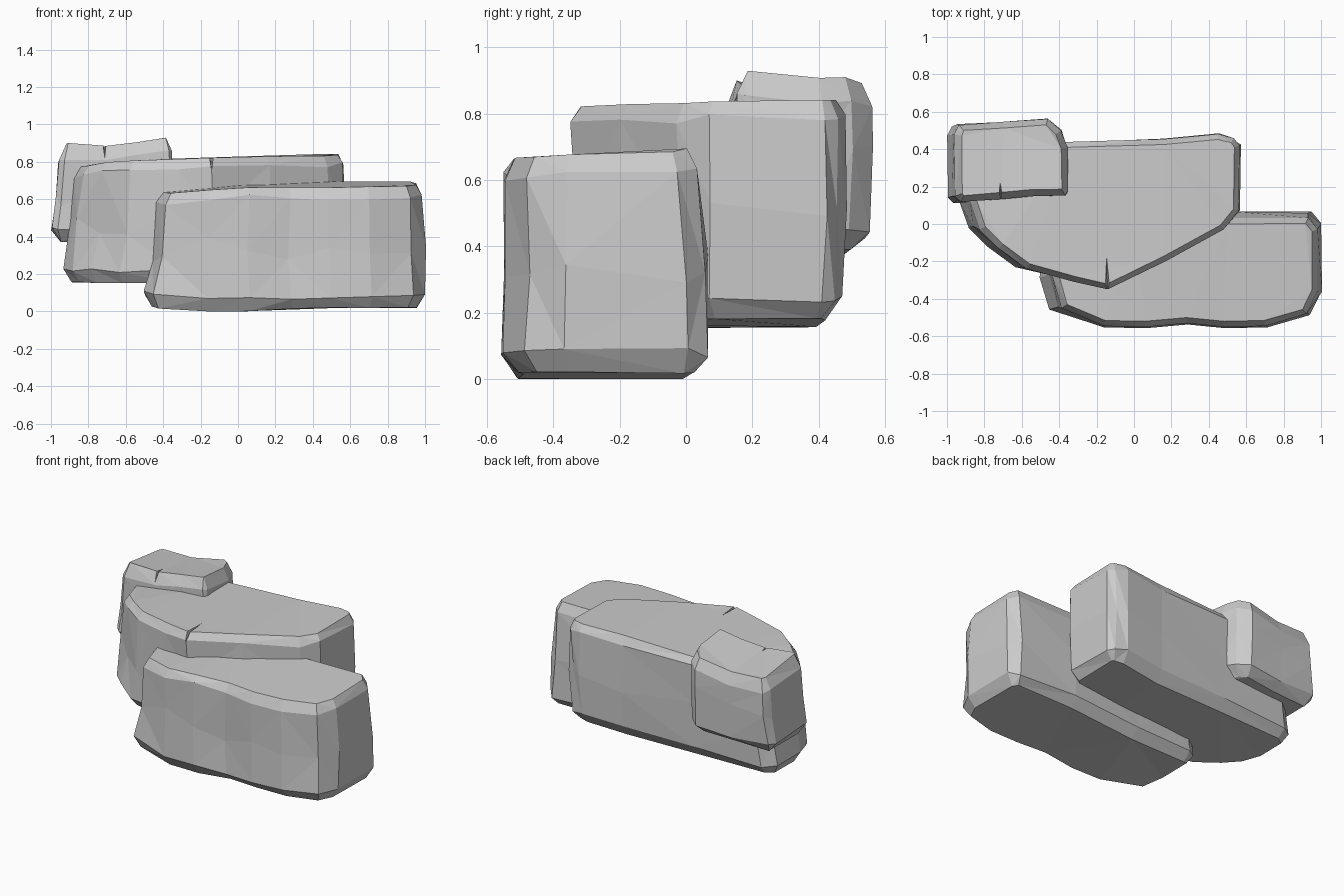
import bpy, bmesh, random
from mathutils import Vector

if "Cube" in bpy.data.objects:
    bpy.data.objects.remove(bpy.data.objects["Cube"])

random.seed(4)


def interp(table, x):
    """Piecewise-linear height along x."""
    if x <= table[0][0]:
        return table[0][1]
    for (x0, z0), (x1, z1) in zip(table, table[1:]):
        if x <= x1:
            return z0 + (z1 - z0) * (x - x0) / (x1 - x0)
    return table[-1][1]


def inset(pts, d):
    """Move a counter-clockwise outline inwards by d."""
    out = []
    for i, p in enumerate(pts):
        a = (p - pts[i - 1]).normalized()
        b = (pts[(i + 1) % len(pts)] - p).normalized()
        n = Vector((-a.y - b.y, a.x + b.x)).normalized()
        out.append(p + n * d)
    return out


def rock(name, outline, foot, z_low, z_high, slope, levels, rough):
    """Loft a chamfered boulder. foot maps the top outline to the base outline."""
    top = [Vector(p) for p in outline]
    base = [Vector(foot(*p)) for p in outline]
    bm = bmesh.new()
    rings = []
    for k, (t, d) in enumerate(levels):
        ring = []
        mid = 0 < t < 1 and d == 0
        pts = inset([b.lerp(a, t) for a, b in zip(top, base)], d)
        for p in pts:
            lo = interp(z_low, p.x)
            hi = interp(z_high, p.x) + slope * p.y
            j = rough if mid else 0.004
            z = lo + (hi - lo) * t + random.uniform(-j, j)
            if 0.3 < t < 0.7:
                z += random.uniform(-0.08, 0.08)
                p = p + Vector((random.uniform(-j, j), random.uniform(0, j)))
            ring.append(bm.verts.new((p.x, p.y, max(z, 0))))
        rings.append(ring)
    n = len(top)
    for r0, r1 in zip(rings, rings[1:]):
        for i in range(n):
            bm.faces.new((r0[i], r0[(i + 1) % n], r1[(i + 1) % n], r1[i]))
    bm.faces.new(rings[0][::-1])
    bm.faces.new(rings[-1])
    bmesh.ops.triangulate(bm, faces=bm.faces[:])
    bmesh.ops.recalc_face_normals(bm, faces=bm.faces[:])
    mesh = bpy.data.meshes.new(name)
    bm.to_mesh(mesh)
    bm.free()
    ob = bpy.data.objects.new(name, mesh)
    bpy.context.collection.objects.link(ob)
    return ob


def crack(ob, x, y_out, y_in, z_top, z_bot, width):
    """Cut a narrow wedge down from the top front edge."""
    bm = bmesh.new()
    for p in ((x - width, y_out, z_top), (x + width, y_out, z_top),
              (x, y_out, z_bot), (x - 0.01, y_in, z_top)):
        bm.verts.new(p)
    bmesh.ops.convex_hull(bm, input=bm.verts[:])
    bmesh.ops.recalc_face_normals(bm, faces=bm.faces[:])
    mesh = bpy.data.meshes.new("crack_cutter")
    bm.to_mesh(mesh)
    bm.free()
    cutter = bpy.data.objects.new("crack_cutter", mesh)
    bpy.context.collection.objects.link(cutter)
    cutter.hide_render = True
    mod = ob.modifiers.new("crack", 'BOOLEAN')
    mod.operation, mod.object, mod.solver = 'DIFFERENCE', cutter, 'EXACT'
    bpy.context.view_layer.objects.active = ob
    bpy.ops.object.modifier_apply(modifier=mod.name)
    bpy.data.objects.remove(cutter)


LEVELS = [(0.0, 0.05), (0.09, 0.0), (0.5, 0.0), (0.92, 0.0), (1.0, 0.03)]

# Front boulder: lowest and longest
rock("front_boulder",
     [(-0.43, -0.28), (-0.38, -0.45), (-0.16, -0.545), (0.06, -0.55),
      (0.28, -0.53), (0.48, -0.55), (0.7, -0.545), (0.92, -0.48),
      (0.98, -0.36), (0.98, -0.03), (0.93, 0.03), (0.5, 0.03),
      (0.0, 0.0), (-0.36, -0.03), (-0.42, -0.07)],
     lambda x, y: (x * 1.02 - 0.075 * (x < -0.2) + 0.002, y + (0.04 if y > -0.1 else -0.008)),
     [(-0.5, 0.04), (-0.36, 0.0), (0.0, 0.0), (0.39, 0.025), (0.64, 0.015), (1, 0.02)],
     [(-0.43, 0.65), (-0.2, 0.675), (0.0, 0.687), (0.93, 0.695), (1, 0.68)],
     0.05, LEVELS, 0.018)

# Middle boulder: wedge-shaped front, long straight back
middle = rock("middle_boulder",
              [(-0.87, 0.12), (-0.82, -0.03), (-0.72, -0.13), (-0.57, -0.24),
               (-0.32, -0.31), (-0.14, -0.35), (0.17, -0.2), (0.48, -0.03),
               (0.56, 0.07), (0.565, 0.42), (0.535, 0.46), (0.45, 0.482),
               (0.16, 0.455), (-0.35, 0.44), (-0.78, 0.42), (-0.86, 0.36)],
              lambda x, y: (x - 0.06 * (x < -0.5) - 0.01, y - 0.012 * (y > 0.3) + 0.01 * (y < 0)),
              [(-0.92, 0.16), (-0.6, 0.152), (0.2, 0.16), (0.5, 0.185)],
              [(-0.87, 0.77), (-0.65, 0.808), (-0.14, 0.822), (0.2, 0.83), (0.55, 0.838)],
              0.01, LEVELS, 0.015)
crack(middle, -0.14, -0.4, -0.06, 0.86, 0.74, 0.022)

# Back boulder: small block perched at the rear left
back = rock("back_boulder",
            [(-0.95, 0.15), (-0.92, 0.12), (-0.7, 0.135), (-0.54, 0.15),
             (-0.37, 0.155), (-0.352, 0.18), (-0.355, 0.41), (-0.39, 0.5),
             (-0.46, 0.563), (-0.7, 0.548), (-0.93, 0.53), (-0.955, 0.48)],
            lambda x, y: (x - 0.05 * (x < -0.8), y - 0.01),
            [(-1.0, 0.385), (-0.9, 0.36), (-0.35, 0.4)],
            [(-0.96, 0.895), (-0.9, 0.915), (-0.68, 0.9), (-0.54, 0.925), (-0.42, 0.955), (-0.35, 0.945)],
            -0.1,
            [(0.0, 0.06), (0.12, 0.0), (0.5, 0.0), (0.86, 0.0), (1.0, 0.035)], 0.01)
crack(back, -0.71, 0.08, 0.33, 0.96, 0.78, 0.03)
crack(back, -0.53, 0.08, 0.22, 0.97, 0.8, 0.02)

for ob in bpy.context.collection.objects:
    for poly in ob.data.polygons:
        poly.use_smooth = False
